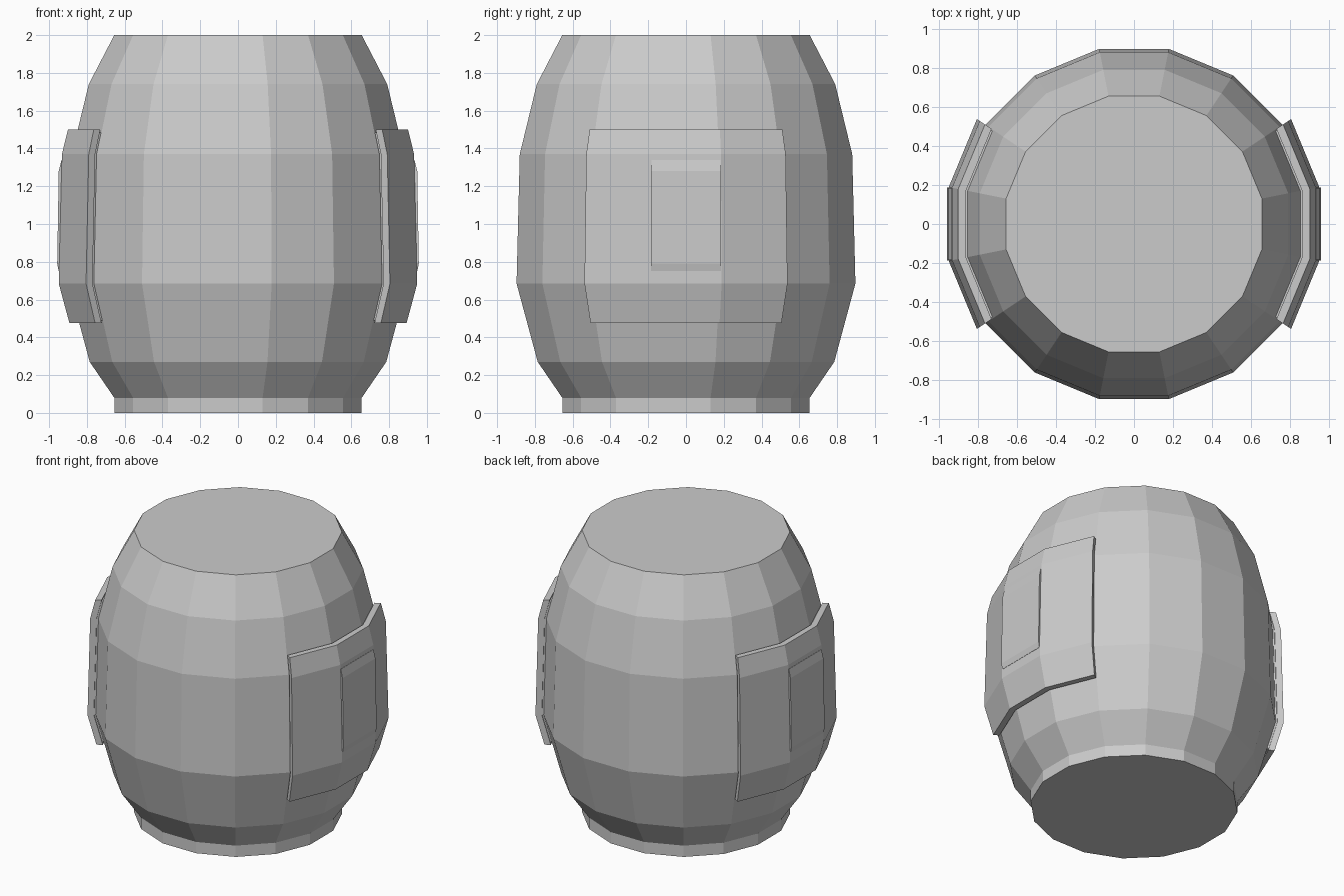
import bpy
import bmesh
from math import cos, sin, pi

cube = bpy.data.objects.get("Cube")
if cube:
    bpy.data.objects.remove(cube, do_unlink=True)

SIDES = 16
STEP = 2 * pi / SIDES
# Barrel profile: (distance to flat face, height)
PROFILE = [(0.655, 0), (0.655, 0.08), (0.785, 0.27), (0.897, 0.685),
           (0.88, 1.37), (0.79, 1.74), (0.655, 2)]

grey = bpy.data.materials.new("plain grey")
grey.use_nodes = True
colour = (0.6, 0.6, 0.6, 1)
grey.diffuse_color = colour
grey.node_tree.nodes["Principled BSDF"].inputs["Base Color"].default_value = colour


def apothem(z):
    """Distance from the axis to a flat barrel face at height z."""
    for (r0, z0), (r1, z1) in zip(PROFILE, PROFILE[1:]):
        if z0 <= z <= z1:
            return r0 + (r1 - r0) * (z - z0) / (z1 - z0)


def ring_point(dist, angle, z):
    radius = dist / cos(STEP / 2)
    return radius * cos(angle), radius * sin(angle), z


def finish(bm, name):
    bmesh.ops.recalc_face_normals(bm, faces=bm.faces)
    mesh = bpy.data.meshes.new(name)
    bm.to_mesh(mesh)
    bm.free()
    mesh.materials.append(grey)
    obj = bpy.data.objects.new(name, mesh)
    bpy.context.collection.objects.link(obj)
    return obj


def barrel():
    bm = bmesh.new()
    rings = [[bm.verts.new(ring_point(d, (i + 0.5) * STEP, z)) for i in range(SIDES)]
             for d, z in PROFILE]
    for low, high in zip(rings, rings[1:]):
        for i in range(SIDES):
            j = (i + 1) % SIDES
            bm.faces.new((low[i], low[j], high[j], high[i]))
    bm.faces.new(rings[0])
    bm.faces.new(rings[-1])
    finish(bm, "barrel_body")


def curved_plate(name, side, heights, inner, outers, half_steps):
    """Closed slab that follows the barrel faces on one side (+1 or -1)."""
    bm = bmesh.new()
    centre = 0 if side > 0 else pi
    angles = [centre + h * STEP for h in half_steps]
    back = [[bm.verts.new(ring_point(apothem(z) + inner, a, z)) for a in angles]
            for z in heights]
    front = [[bm.verts.new(ring_point(apothem(z) + o, a, z)) for a in angles]
             for z, o in zip(heights, outers)]
    rows, cols = len(heights), len(angles)
    for grid in (back, front):
        for r in range(rows - 1):
            for c in range(cols - 1):
                bm.faces.new((grid[r][c], grid[r][c + 1],
                              grid[r + 1][c + 1], grid[r + 1][c]))
    # Rim around the slab
    border = ([(0, c) for c in range(cols)] + [(r, cols - 1) for r in range(1, rows)]
              + [(rows - 1, c) for c in range(cols - 2, -1, -1)]
              + [(r, 0) for r in range(rows - 2, 0, -1)])
    for (r, c), (s, d) in zip(border, border[1:] + border[:1]):
        bm.faces.new((back[r][c], back[s][d], front[s][d], front[r][c]))
    finish(bm, name)


barrel()
three_faces = (-1.5, -0.5, 0.5, 1.5)
for label, side in (("left", 1), ("right", -1)):
    # Recessed backing, main panel, and raised middle plate with sloped ends
    curved_plate(label + "_panel_backing", side, (0.49, 0.685, 1.37, 1.485),
                 -0.01, [0.02] * 4, (-1.48, -0.5, 0.5, 1.48))
    curved_plate(label + "_panel", side, (0.475, 0.685, 1.37, 1.5),
                 0.012, [0.052] * 4, three_faces)
    curved_plate(label + "_panel_plate", side, (0.75, 0.79, 1.28, 1.34),
                 0.045, (0.053, 0.062, 0.066, 0.053), (-0.49, 0.49))
